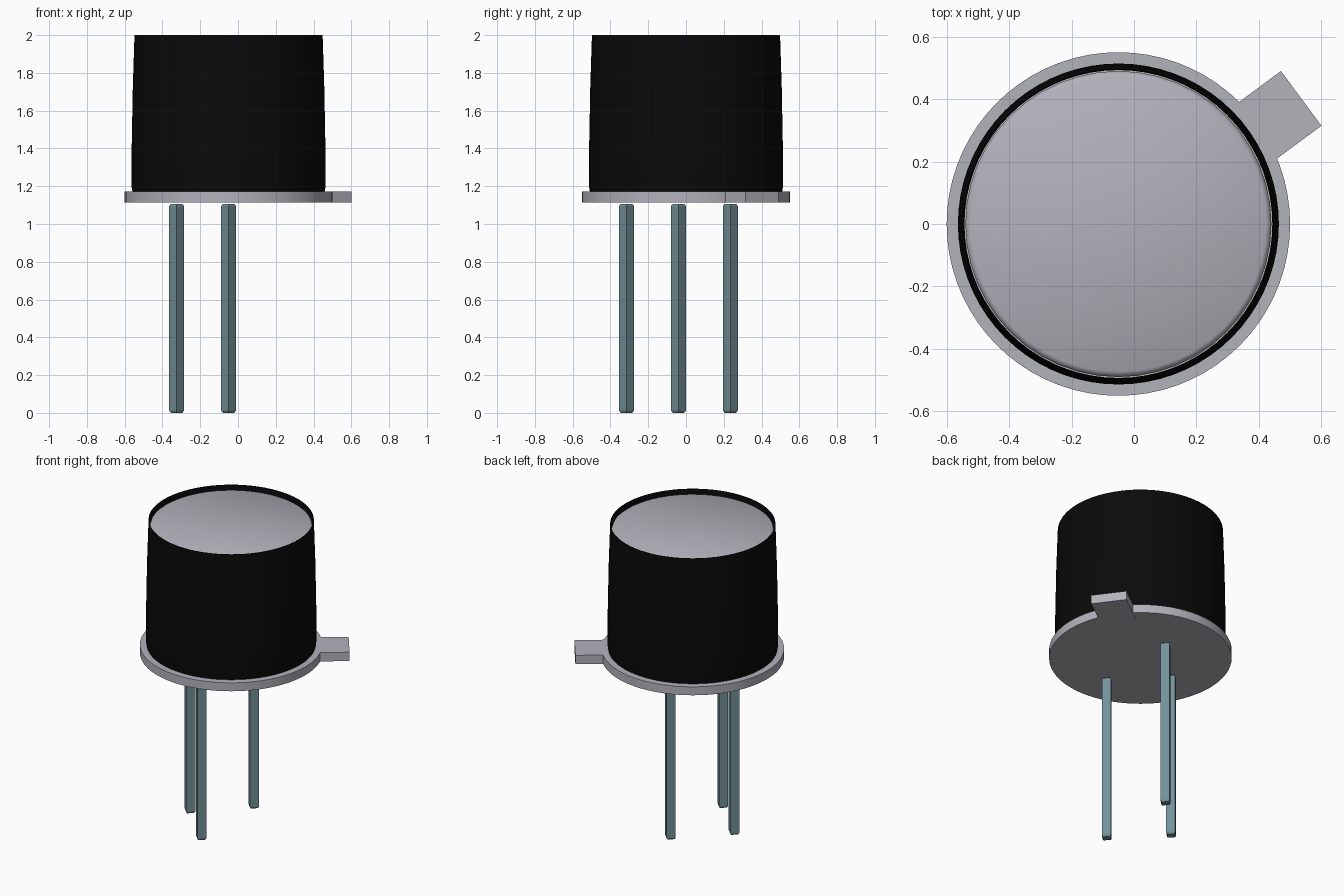
import bpy, bmesh, math
from mathutils import Matrix, Vector

cube = bpy.data.objects.get("Cube")
if cube:
    bpy.data.objects.remove(cube, do_unlink=True)

CENTRE = Vector((-0.05, 0, 0))


def material(name, rgb):
    m = bpy.data.materials.new(name)
    m.use_nodes = True
    colour = (*rgb, 1)
    m.diffuse_color = colour
    m.node_tree.nodes["Principled BSDF"].inputs["Base Color"].default_value = colour
    return m


METAL = material("pale metal", (0.45, 0.445, 0.50))
BLACK = material("black sleeve", (0.003, 0.003, 0.003))
LEAD = material("blue grey lead", (0.17, 0.28, 0.31))


def finish(name, bm, mat, smooth=True):
    bmesh.ops.recalc_face_normals(bm, faces=bm.faces)
    mesh = bpy.data.meshes.new(name)
    bm.to_mesh(mesh)
    bm.free()
    mesh.materials.append(mat)
    obj = bpy.data.objects.new(name, mesh)
    bpy.context.collection.objects.link(obj)
    if smooth:
        bpy.ops.object.select_all(action='DESELECT')
        obj.select_set(True)
        bpy.context.view_layer.objects.active = obj
        bpy.ops.object.shade_smooth_by_angle(angle=math.radians(40))
    return obj


def lathe(name, profile, mat, sides, location, closed=False, smooth=True):
    """Revolve (radius, z) points; open profiles get capped ends."""
    bm = bmesh.new()
    rings = []
    for r, z in profile:
        rings.append([bm.verts.new(location + Vector((
            r * math.cos(math.tau * i / sides), r * math.sin(math.tau * i / sides), z)))
            for i in range(sides)])
    pairs = list(zip(rings, rings[1:]))
    if closed:
        pairs.append((rings[-1], rings[0]))
    for a, b in pairs:
        for i in range(sides):
            j = (i + 1) % sides
            bm.faces.new((a[i], a[j], b[j], b[i]))
    if not closed:
        bm.faces.new(rings[0])
        bm.faces.new(rings[-1])
    return finish(name, bm, mat, smooth)


# Flange disc
lathe("flange", [(0.55, 1.115), (0.55, 1.171)], METAL, 72, CENTRE)

# Metal can with a rounded lid, just below the sleeve rim
lathe("can", [(0.49, 1.17), (0.49, 1.955), (0.486, 1.967), (0.473, 1.975)],
      METAL, 48, CENTRE)

# Thin, slightly tapered sleeve with an open top
lathe("sleeve", [(0.509, 1.172), (0.514, 1.2), (0.513, 1.4), (0.507, 1.72), (0.498, 2.0),
                 (0.495, 2.0), (0.493, 1.95), (0.493, 1.172)],
      BLACK, 72, CENTRE, closed=True)

# Locating tab on the flange
bm = bmesh.new()
turn = Matrix.Rotation(math.radians(36.5), 4, 'Z')
place = (Matrix.Translation((0.435, 0.328, 1.1425)) @ turn
         @ Matrix.Diagonal((0.25, 0.218, 0.059, 1)))
bmesh.ops.create_cube(bm, size=1, matrix=place)
finish("locating_tab", bm, METAL, smooth=False)

# Three diamond-section leads with slightly chamfered ends
LEADS = {"front_lead": (-0.05, -0.315), "back_lead": (-0.05, 0.235),
         "right_lead": (-0.325, -0.04)}
for name, (x, y) in LEADS.items():
    lathe(name, [(0.03, 0), (0.039, 0.012), (0.039, 1.096), (0.03, 1.106)],
          LEAD, 4, Vector((x, y, 0)), smooth=False)
